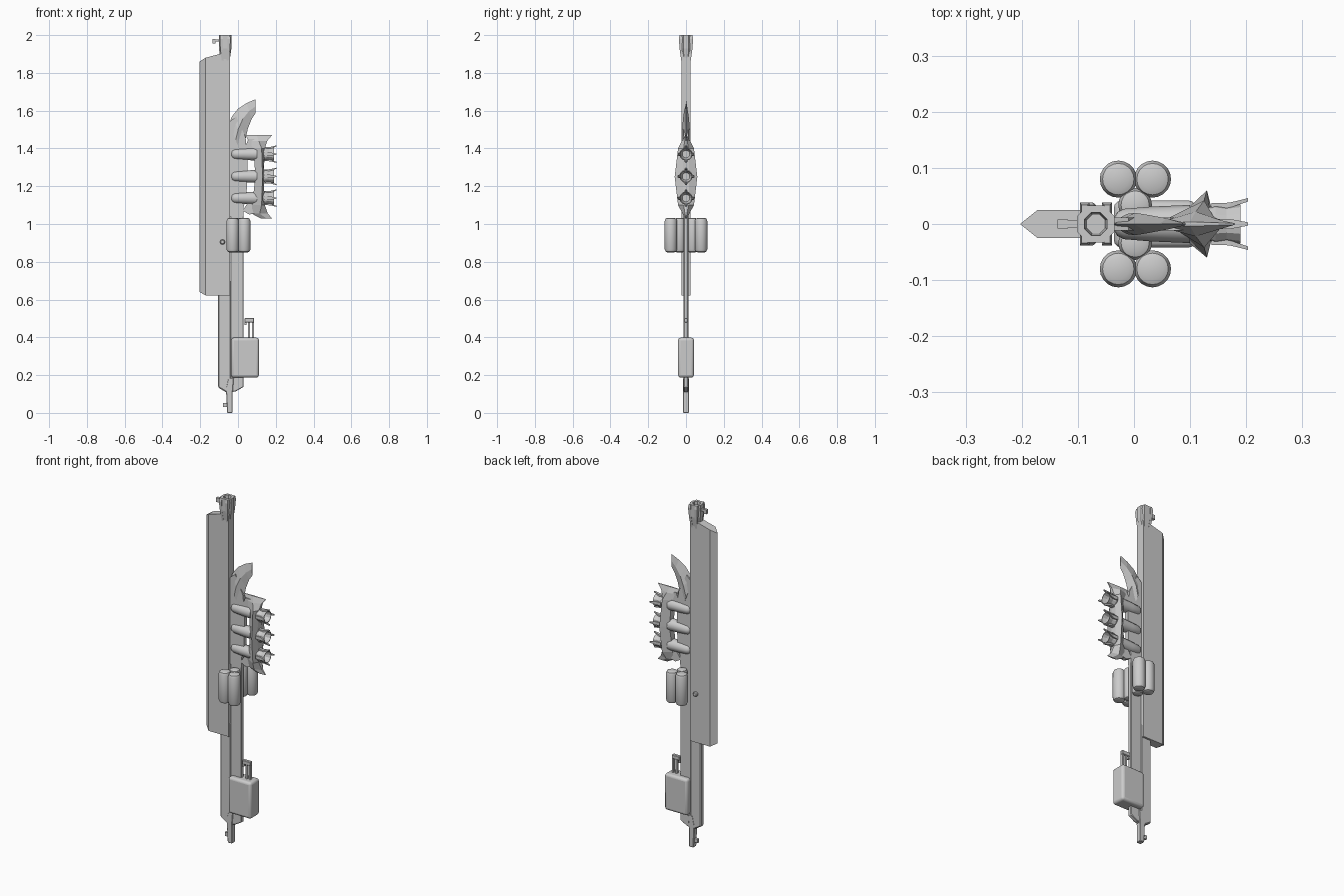
import bpy, bmesh
from math import sin, cos, pi
from mathutils import Vector

if "Cube" in bpy.data.objects:
    bpy.data.objects.remove(bpy.data.objects["Cube"])


def finish(bm, name, bevel=0, segments=2, smooth=False):
    bmesh.ops.recalc_face_normals(bm, faces=bm.faces)
    me = bpy.data.meshes.new(name)
    bm.to_mesh(me)
    bm.free()
    ob = bpy.data.objects.new(name, me)
    bpy.context.collection.objects.link(ob)
    if bevel:
        m = ob.modifiers.new("Bevel", 'BEVEL')
        m.width, m.segments = bevel, segments
    if smooth:
        bpy.ops.object.select_all(action='DESELECT')
        ob.select_set(True)
        bpy.context.view_layer.objects.active = ob
        bpy.ops.object.shade_smooth_by_angle(angle=0.6)
    return ob


def loft(name, sections, **kw):
    """Skin closed rings of equal length and cap both ends."""
    bm = bmesh.new()
    rings = [[bm.verts.new(p) for p in s] for s in sections]
    n = len(rings[0])
    for a, b in zip(rings, rings[1:]):
        for i in range(n):
            bm.faces.new((a[i], a[(i + 1) % n], b[(i + 1) % n], b[i]))
    bm.faces.new(rings[0])
    bm.faces.new(rings[-1])
    return finish(bm, name, **kw)


def plate(name, outline, half, **kw):
    """Extrude an x-z outline across y."""
    return loft(name, [[(x, y, z) for x, z in outline] for y in (-half, half)], **kw)


def box(name, x0, x1, half, z0, z1, **kw):
    return plate(name, [(x0, z0), (x1, z0), (x1, z1), (x0, z1)], half, **kw)


def lathe(name, profile, origin, axis, sides, phase=0.0, **kw):
    """Turn (distance, radius) pairs about the x, y or z axis."""
    secs = []
    for d, r in profile:
        ring = []
        for i in range(sides):
            t = 2 * pi * i / sides + phase
            u, v = r * cos(t), r * sin(t)
            p = {'x': (d, u, v), 'y': (u, d, v), 'z': (u, v, d)}[axis]
            ring.append(Vector(origin) + Vector(p))
        secs.append(ring)
    return loft(name, secs, **kw)


# Long blade with a sharpened leading edge
def blade_ring(z_edge, z_mid, z_back):
    return [(-.203, 0, z_edge), (-.172, -.025, z_mid), (-.042, -.025, z_back),
            (-.042, .025, z_back), (-.172, .025, z_mid)]


loft("blade", [blade_ring(.64, .622, .622), blade_ring(1.86, 1.88, 1.915)])
for s in (-1, 1):
    lathe("blade_bolt", [(.02 * s, .014), (.034 * s, .014), (.038 * s, .009)],
          (-.082, 0, .905), 'y', 8)

# Handle spine, in two slim chamfered strips
plate("spine_front", [(-.106, .135), (-.062, .108), (-.036, .108),
                      (-.036, .7), (-.106, .7)], .014, bevel=.006, segments=1)
plate("spine_rear", [(-.04, .108), (-.01, .115), (.03, .138), (.03, 1.07),
                     (-.04, 1.07)], .012, bevel=.003, segments=1)

# Pommel spike
plate("pommel", [(-.057, 0), (-.029, 0), (-.029, .1), (-.022, .185),
                 (-.052, .185), (-.064, .13)], .015, bevel=.003, segments=1)
box("pommel_nub", -.08, -.055, .007, .03, .052)


# Muzzle: flared octagonal collar with a bored hole and corner cheeks
lathe("muzzle", [(1.83, .02), (1.93, .036), (2.0, .036), (2.0, .022), (1.94, .018)],
      (-.068, 0, 0), 'z', 8, pi / 8)
for sx in (-1, 1):
    for sy in (-1, 1):
        rings = []
        for z, a, b in ((1.83, .006, .020), (1.92, .015, .033), (1.98, .015, .038), (2.0, .02, .034)):
            rings.append([(-.068 + sx * u * .75, sy * v, z)
                          for u, v in ((a, a), (b, a), (b, b), (a, b))])
        loft("muzzle_cheek", rings)
box("sight_arm", -.122, -.09, .006, 1.965, 1.978)
box("sight_post", -.136, -.118, .008, 1.955, 1.98)

# Swept horn with a ridged cross-section
horn = [((-.045, 1.53), (.02, 1.36), .018), ((-.035, 1.565), (.038, 1.44), .02),
        ((.0, 1.61), (.052, 1.505), .016), ((.045, 1.64), (.072, 1.555), .01),
        ((.092, 1.66), (.092, 1.585), .002)]
loft("horn", [[(a[0], 0, a[1]), ((a[0] + b[0]) / 2, -w, (a[1] + b[1]) / 2),
               (b[0], 0, b[1]), ((a[0] + b[0]) / 2, w, (a[1] + b[1]) / 2)]
              for a, b, w in horn])

# Mounting plate joining the horn and thruster pods to the blade
plate("thruster_mount", [(-.045, 1.04), (.03, 1.04), (.03, 1.09), (.045, 1.16), (.05, 1.25),
                         (.05, 1.35), (.04, 1.46), (-.01, 1.57), (-.045, 1.54)], .012)

# Thruster frame: z, front x, widest x, back x, half width
frame = [(1.03, .12, .15, .18, .004), (1.055, .072, .115, .158, .018),
         (1.10, .075, .125, .142, .042), (1.25, .092, .13, .136, .060),
         (1.40, .082, .125, .142, .042), (1.44, .055, .11, .155, .022),
         (1.47, .04, .10, .18, .004)]
loft("thruster_frame", [[(a, -w * .35, z), (m, -w, z), (b, -w * .3, z),
                         (b, w * .3, z), (m, w, z), (a, w * .35, z)]
                        for z, a, m, b, w in frame])
# Thin bracket tips reaching from the frame toward the mount
plate("bracket_top", [(.035, 1.40), (.09, 1.395), (.09, 1.45), (.055, 1.45)], .012)
plate("bracket_bottom", [(.025, 1.07), (.06, 1.05), (.10, 1.06), (.09, 1.12), (.05, 1.11)], .012)


# Three thrusters, each a rounded pod, a hollow nozzle and four spikes
for z in (1.137, 1.252, 1.37):
    lathe("thruster_pod", [(-.035, .012), (-.03, .021), (-.018, .027), (.03, .031), (.10, .034)],
          (0, 0, z), 'x', 12, smooth=True)
    lathe("nozzle", [(.125, .026), (.145, .034), (.165, .031), (.19, .035),
                     (.19, .031), (.165, .026), (.15, .02)], (0, 0, z), 'x', 12)
    for k in range(4):
        c, s = round(cos(k * pi / 2)), round(sin(k * pi / 2))
        rings = []
        for x, r0, r1, w in ((.138, .028, .037, .009), (.17, .029, .038, .009),
                             (.203, .040, .046, .003)):
            rings.append([(x, c * r - s * t, z + s * r + c * t)
                          for r, t in ((r0, -w), (r1, -w), (r1, w), (r0, w))])
        loft("nozzle_spike", rings)

# Clusters of three rounded canisters on each side
for s in (-1, 1):
    for x, y, r in ((-.028, .08, .033), (.033, .08, .033), (.002, .034, .03)):
        lathe("canister", [(.850, r - .014), (.854, r - .005), (.866, r),
                           (1.016, r), (1.028, r - .005), (1.032, r - .014)],
              (x, s * y, 0), 'z', 20, smooth=True)

# Supply case with a telescopic handle
box("case", -.036, .111, .042, .187, .398, bevel=.014, segments=3, smooth=True)
for x in (.053, .074):
    box("case_handle_post", x, x + .01, .007, .39, .49)
box("case_handle_grip", .034, .086, .010, .478, .502, bevel=.003, segments=1)
box("case_handle_hook", .034, .044, .008, .465, .482)
